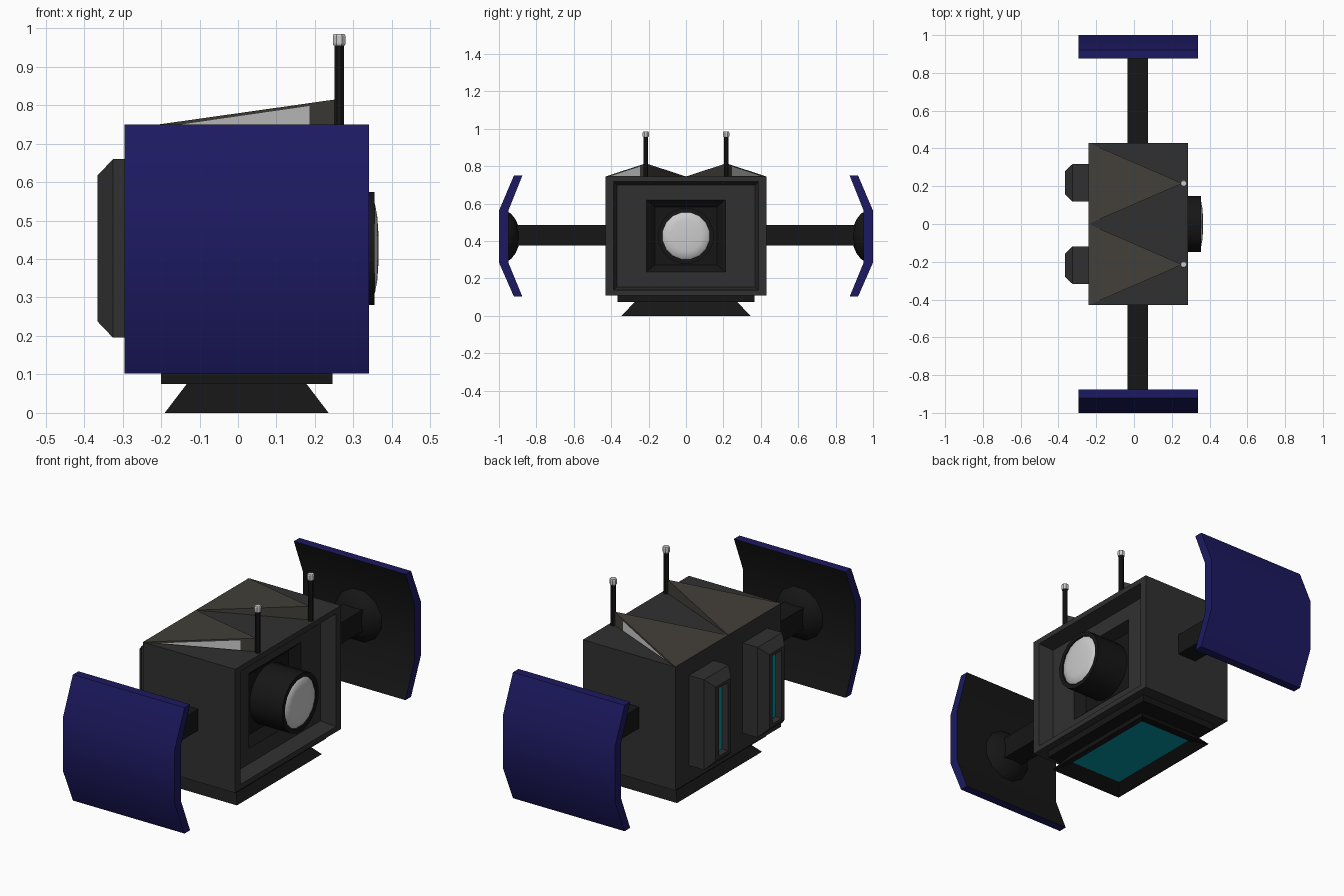
import bpy, bmesh, math

if "Cube" in bpy.data.objects:
    bpy.data.objects.remove(bpy.data.objects["Cube"])

CZ = 0.4275      # height of the hull centre
CX = 0.0225      # centre of the hull along x


def material(name, rgb):
    m = bpy.data.materials.new(name)
    m.diffuse_color = (*rgb, 1)
    m.use_nodes = True
    m.node_tree.nodes["Principled BSDF"].inputs["Base Color"].default_value = m.diffuse_color
    return m


HULL = material("hull_grey", (0.03, 0.03, 0.03))
BLACK = material("black", (0.008, 0.008, 0.008))
BLUE = material("panel_blue", (0.012, 0.01, 0.12))
TAN = material("roof_tan", (0.055, 0.05, 0.042))
PALE = material("pale", (0.6, 0.6, 0.6))
TEAL = material("glow_teal", (0.0, 0.3, 0.36))


def build(name, verts, faces, mat, smooth=None, fix=True):
    me = bpy.data.meshes.new(name)
    me.from_pydata(verts, [], faces)
    bm = bmesh.new()
    bm.from_mesh(me)
    if fix:
        bmesh.ops.recalc_face_normals(bm, faces=bm.faces)
    bm.to_mesh(me)
    bm.free()
    me.materials.append(mat)
    ob = bpy.data.objects.new(name, me)
    bpy.context.collection.objects.link(ob)
    if smooth:
        bpy.ops.object.select_all(action='DESELECT')
        ob.select_set(True)
        bpy.context.view_layer.objects.active = ob
        bpy.ops.object.shade_smooth_by_angle(angle=math.radians(smooth))
    return ob


def loft(name, rings, mat, start=True, end=True, smooth=None):
    """Skin a list of equal-length closed rings, with optional end caps."""
    n = len(rings[0])
    verts = [p for r in rings for p in r]
    faces = [(k * n + i, k * n + (i + 1) % n, (k + 1) * n + (i + 1) % n, (k + 1) * n + i)
             for k in range(len(rings) - 1) for i in range(n)]
    if start:
        faces.append(tuple(range(n))[::-1])
    if end:
        faces.append(tuple(range(len(verts) - n, len(verts))))
    return build(name, verts, faces, mat, smooth)


def place(axis, pos, u, v):
    return {'x': (pos, u, v), 'y': (u, pos, v), 'z': (u, v, pos)}[axis]


def rect(axis, pos, cu, cv, hu, hv):
    return [place(axis, pos, cu + a * hu, cv + b * hv)
            for a, b in ((-1, -1), (1, -1), (1, 1), (-1, 1))]


def circle(axis, pos, cu, cv, r, n):
    return [place(axis, pos, cu + r * math.cos(math.tau * (i + .5) / n),
                  cv + r * math.sin(math.tau * (i + .5) / n)) for i in range(n)]


# Hull with a recessed right face
loft("hull", [rect('x', -.24, 0, CZ, .43, .3175), rect('x', .285, 0, CZ, .43, .3175),
              rect('x', .285, 0, CZ, .388, .29), rect('x', .21, 0, CZ, .37, .272),
              rect('x', .21, 0, CZ, .21, .193)], HULL, end=False)
loft("lens_socket", [rect('x', .21, 0, CZ, .21, .193), rect('x', .17, 0, CZ, .167, .155)],
     BLACK, start=False)

# Lens barrel and domed glass
loft("lens_barrel", [circle('x', .165, 0, CZ, .15, 16), circle('x', .355, 0, CZ, .15, 16),
                     circle('x', .355, 0, CZ, .128, 16), circle('x', .345, 0, CZ, .128, 16)],
     BLACK, smooth=40)
loft("lens_glass", [circle('x', .346, 0, CZ, .128, 16), circle('x', .356, 0, CZ, .118, 16),
                    circle('x', .362, 0, CZ, .085, 16), circle('x', .365, 0, CZ, .04, 16)],
     PALE, smooth=50)

# Flared base with a glowing floor
loft("base_plate", [rect('z', .075, CX, 0, .223, .365), rect('z', .115, CX, 0, .223, .365)], BLACK)
loft("base_skirt", [rect('z', .076, CX, 0, .155, .272), rect('z', 0, CX, 0, .213, .345),
                    rect('z', 0, CX, 0, .205, .335), rect('z', .03, CX, 0, .148, .265)],
     BLACK, end=False)
build("base_glow", rect('z', .03, CX, 0, .148, .265), [(3, 2, 1, 0)], TEAL, fix=False)

for s, side in ((-1, "front"), (1, "back")):
    # Folded side panel: blue shell with a dark inner lining
    outer = [(.92, .75), (1, .562), (1, .285), (.92, .103)]
    inner = [(.875, .103), (.95, .285), (.95, .562), (.875, .75)]
    prof = outer + inner
    x0, x1 = CX - .3175, CX + .3175
    quads = [(0, 1, 6, 7), (1, 2, 5, 6), (2, 3, 4, 5)]
    panel = build(side + "_panel",
                  [(x, s * y, z) for x in (x0, x1) for y, z in prof],
                  [(i, (i + 1) % 8, 8 + (i + 1) % 8, 8 + i) for i in range(8)]
                  + quads + [tuple(i + 8 for i in q) for q in quads], BLUE, smooth=35)
    panel.data.materials.append(BLACK)
    for f in panel.data.polygons[4:7]:
        f.material_index = 1

    # Arm and rounded hub
    loft(side + "_arm", [rect('y', s * .42, .02, .43, .055, .055),
                         rect('y', s * .93, .02, .43, .055, .055)], BLACK)
    loft(side + "_hub", [circle('y', s * y, .02, .425, r, 12) for y, r in
                         ((.955, .138), (.935, .125), (.912, .095), (.895, .055))],
         BLACK, smooth=40)

    # Roof wedge rising to a point
    a, b = (-.24, 0, .745), (-.24, s * .43, .745)
    t, d = (.255, s * .215, .815), (.255, s * .215, .745)
    build(side + "_roof_wedge", [a, b, t, d],
          [(0, 1, 2), (1, 3, 2), (0, 2, 3), (0, 3, 1)], TAN)

    # Pale window on the outer side of the wedge
    def on_side(f, z):
        off = .002
        return (b[0] + f * (t[0] - b[0]) + off * .4,
                b[1] + f * (t[1] - b[1]) + s * off, z)
    tri = [on_side(.16, .748), on_side(.86, .748), on_side(.86, .798)]
    build(side + "_roof_window", tri, [(0, 1, 2) if s < 0 else (2, 1, 0)], PALE, fix=False)

    # Antenna with a faceted tip
    ax, ay = .263, s * .215
    loft(side + "_antenna", [circle('z', .74, ax, ay, .0135, 8),
                             circle('z', .957, ax, ay, .0135, 8)], BLACK)
    loft(side + "_antenna_tip", [circle('z', z, ax, ay, r, 8) for z, r in
                                 ((.955, .016), (.96, .018), (.98, .018), (.985, .015))], PALE)

    # Exhaust pod with a recessed glowing slit
    py = s * .218
    loft(side + "_exhaust_pod", [rect('x', -.235, py, CZ, .1, .232), rect('x', -.325, py, CZ, .1, .232),
                                 rect('x', -.365, py, CZ, .062, .19), rect('x', -.365, py, CZ, .036, .175),
                                 rect('x', -.335, py, CZ, .03, .17)], HULL, end=False)
    build(side + "_exhaust_glow", rect('x', -.335, py, CZ, .03, .17), [(3, 2, 1, 0)], TEAL, fix=False)
